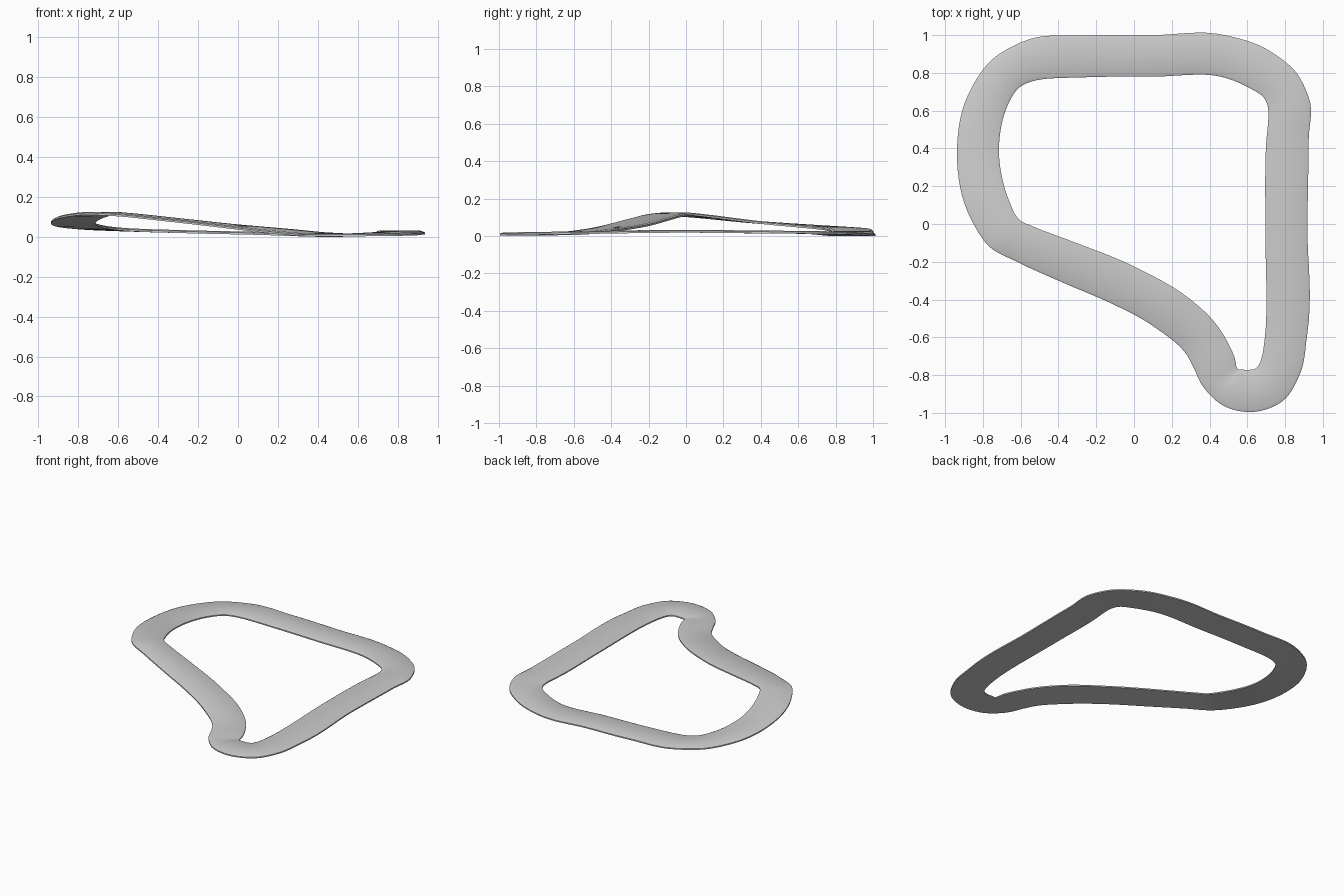
import bpy, bmesh
from mathutils import Vector

# Stations round the circuit: outer x, outer y, inner x, inner y, top height
STATIONS = [Vector(s) for s in (
    (0.10, 1.0, 0.10, 0.78, 0.028), (0.48, 1.0, 0.46, 0.78, 0.018),
    (0.72, 0.915, 0.63, 0.71, 0.024), (0.86, 0.80, 0.69, 0.665, 0.028),
    (0.925, 0.67, 0.71, 0.61, 0.03), (0.925, 0.45, 0.698, 0.40, 0.032),
    (0.918, 0, 0.695, 0, 0.036), (0.915, -0.6, 0.693, -0.6, 0.028),
    (0.88, -0.79, 0.675, -0.71, 0.025), (0.79, -0.935, 0.65, -0.76, 0.023),
    (0.63, -0.995, 0.61, -0.772, 0.021), (0.47, -0.96, 0.57, -0.77, 0.02),
    (0.365, -0.86, 0.545, -0.763, 0.02), (0.32, -0.77, 0.53, -0.70, 0.022),
    (0.27, -0.68, 0.46, -0.565, 0.025), (0.10, -0.54, 0.28, -0.385, 0.042),
    (-0.10, -0.43, 0, -0.225, 0.066), (-0.40, -0.30, -0.32, -0.095, 0.10),
    (-0.62, -0.20, -0.53, -0.015, 0.122), (-0.76, -0.125, -0.61, 0.025, 0.128),
    (-0.86, 0.02, -0.66, 0.12, 0.118), (-0.937, 0.37, -0.715, 0.38, 0.085),
    (-0.88, 0.68, -0.68, 0.60, 0.064), (-0.74, 0.88, -0.61, 0.72, 0.052),
    (-0.59, 0.965, -0.54, 0.755, 0.046), (-0.25, 0.998, -0.25, 0.777, 0.036))]
# Cross-section: fraction from outer to inner edge, drop below the top
SECTION = [(0, -0.015), (0, -0.006), (0.06, 0), (0.94, 0), (1, -0.006), (1, -0.015)]
STEPS = 8


def smooth_loop(pts):
    """Closed Hermite curve with tangents weighted by station spacing."""
    n = len(pts)
    gap = [(pts[(i + 1) % n] - pts[i]).length for i in range(n)]
    slope = [(pts[(i + 1) % n] - pts[i]) / gap[i] for i in range(n)]
    tan = [(slope[i - 1] * gap[i] + slope[i] * gap[i - 1]) / (gap[i] + gap[i - 1])
           for i in range(n)]
    out = []
    for i in range(n):
        j = (i + 1) % n
        for k in range(STEPS):
            t = k / STEPS
            out.append(pts[i] * (2*t**3 - 3*t**2 + 1) + pts[j] * (3*t**2 - 2*t**3)
                       + tan[i] * gap[i] * (t**3 - 2*t**2 + t)
                       + tan[j] * gap[i] * (t**3 - t**2))
    return out


# Track ribbon, lofted round the loop
loop = smooth_loop(STATIONS)
floor = min(s[4] for s in loop) - 0.015
bm = bmesh.new()
rings = []
for ox, oy, ix, iy, z in loop:
    rings.append([bm.verts.new((ox + (ix - ox) * f, oy + (iy - oy) * f, z + d - floor))
                  for f, d in SECTION])
m = len(SECTION)
for i, a in enumerate(rings):
    b = rings[(i + 1) % len(rings)]
    for k in range(m):
        bm.faces.new((a[k], a[(k + 1) % m], b[(k + 1) % m], b[k]))
bmesh.ops.recalc_face_normals(bm, faces=bm.faces)
mesh = bpy.data.meshes.new("track_ribbon")
bm.to_mesh(mesh)
bm.free()
track = bpy.data.objects.new("track_ribbon", mesh)
bpy.context.collection.objects.link(track)
bpy.context.view_layer.objects.active = track
track.select_set(True)
bpy.ops.object.shade_smooth_by_angle(angle=0.6)
